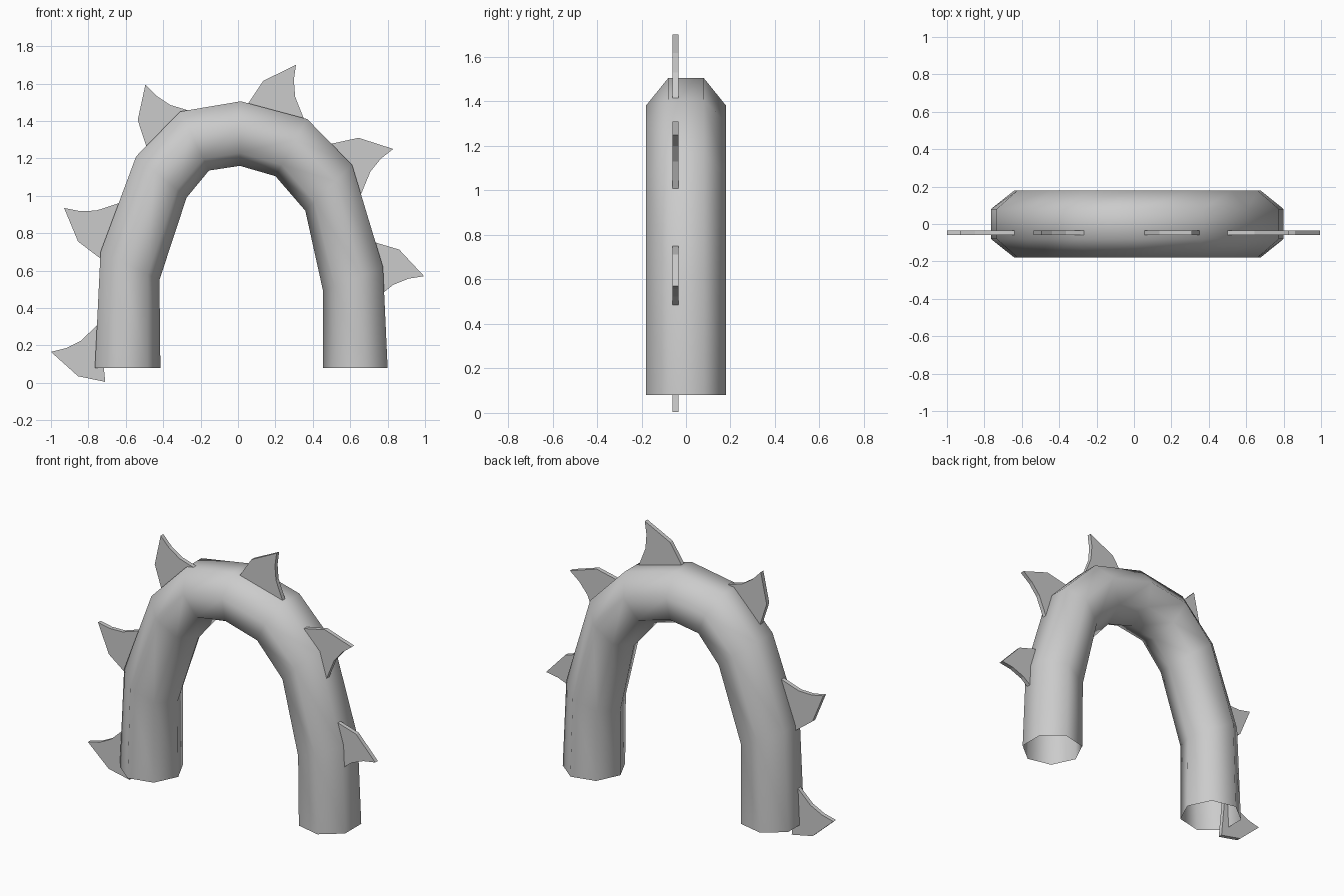
import bpy, bmesh
from math import pi, cos, sin, radians
from mathutils import Vector, Matrix

if "Cube" in bpy.data.objects:
    bpy.data.objects.remove(bpy.data.objects["Cube"])

SIDES, R = 7, 0.184
# Arch rings in the front plane: (outer x, outer z, inner x, inner z)
RINGS = [(-.765, .08, -.415, .08), (-.735, .70, -.42, .55),
         (-.545, 1.21, -.275, .99), (-.31, 1.45, -.155, 1.135),
         (.015, 1.505, .01, 1.16), (.37, 1.41, .20, 1.105),
         (.61, 1.165, .36, .92), (.775, .62, .455, .49),
         (.80, .08, .455, .08)]
# Thorn outline, measured from its tip
THORN = [(0, 0), (.145, -.13), (.29, -.16), (.26, .155), (.16, .06), (.08, .02)]
# Thorn placements: (tip x, tip z, rotation in degrees)
PLACES = [(-1, .165, 0), (-.93, .935, -25.5), (-.495, 1.595, -60.3),
          (.31, 1.70, -112), (.83, 1.25, -156), (.995, .57, -185)]


def make_object(name, bm):
    bmesh.ops.recalc_face_normals(bm, faces=bm.faces)
    mesh = bpy.data.meshes.new(name)
    bm.to_mesh(mesh)
    bm.free()
    obj = bpy.data.objects.new(name, mesh)
    bpy.context.collection.objects.link(obj)
    return obj


# Arched stem: open seven-sided tube with a flat side facing outward
bm = bmesh.new()
loops = []
for ox, oz, ix, iz in RINGS:
    outer, inner = Vector((ox, 0, oz)), Vector((ix, 0, iz))
    loop = []
    for k in range(SIDES):
        a = (2 * k + 1) * pi / SIDES
        t = (cos(pi / SIDES) - cos(a)) / (1 + cos(pi / SIDES))
        p = outer.lerp(inner, t)
        p.y = R * sin(a)
        loop.append(bm.verts.new(p))
    loops.append(loop)
for a, b in zip(loops, loops[1:]):
    for k in range(SIDES):
        j = (k + 1) % SIDES
        f = bm.faces.new((a[k], a[j], b[j], b[k]))
        f.smooth = True
make_object("arched_stem", bm)

# Flat thorns set around the outside of the stem
for i, (x, z, deg) in enumerate(PLACES):
    c, s = cos(radians(deg)), sin(radians(deg))
    bm = bmesh.new()
    face = bm.faces.new([bm.verts.new((x + c * u - s * v, -.06, z + s * u + c * v))
                         for u, v in THORN])
    ext = bmesh.ops.extrude_face_region(bm, geom=[face])["geom"]
    bmesh.ops.translate(bm, vec=(0, .026, 0),
                        verts=[g for g in ext if isinstance(g, bmesh.types.BMVert)])
    make_object(f"thorn_{i + 1}", bm)
